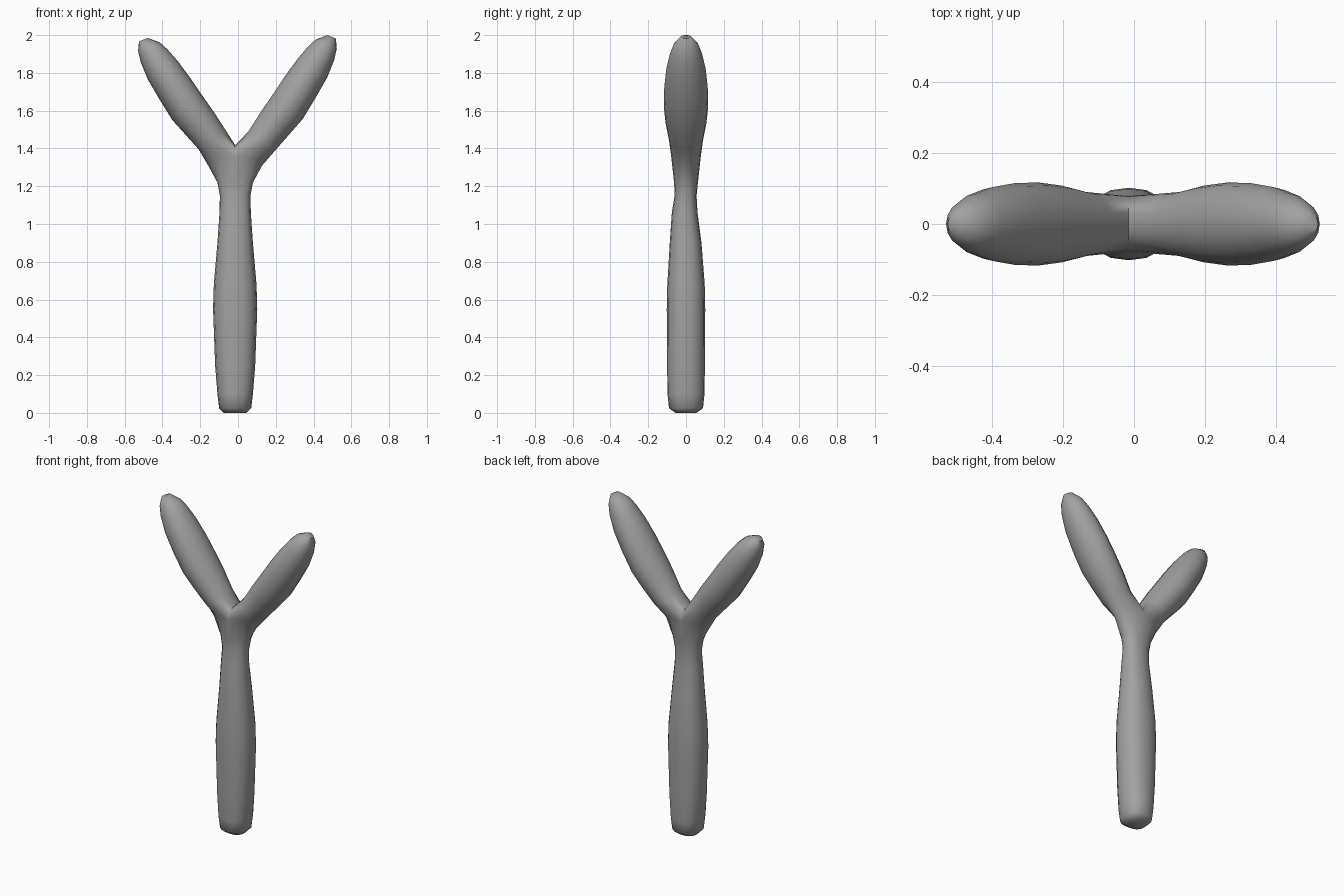
import bpy, bmesh, math
from mathutils import Vector

if "Cube" in bpy.data.objects:
    bpy.data.objects.remove(bpy.data.objects["Cube"])

N = 16
CX = -0.015   # handle axis
AX = -0.003   # mirror line of the two arms

grey = bpy.data.materials.new("plain_grey")
grey.use_nodes = True
colour = (0.36, 0.36, 0.36, 1)
grey.diffuse_color = colour
grey.node_tree.nodes["Principled BSDF"].inputs["Base Color"].default_value = colour

bm = bmesh.new()


def soft(v, power):
    """Superellipse coordinate from a sine or cosine."""
    return math.copysign(abs(v) ** (2 / power), v) if abs(v) > 1e-6 else 0.0


def angles():
    return [2 * math.pi * i / N for i in range(N)]


def bridge(a, b):
    for i in range(N):
        k = (i + 1) % N
        bm.faces.new((a[i], a[k], b[k], b[i]))


# Handle: z, half width, half depth, depth offset
handle = [(0, 0.06, 0.055, 0), (0.025, 0.085, 0.09, 0), (0.1, 0.094, 0.098, 0),
          (0.25, 0.106, 0.1, 0), (0.55, 0.117, 0.102, 0), (0.68, 0.113, 0.099, 0),
          (0.9, 0.094, 0.084, -0.002), (1.06, 0.083, 0.068, -0.007),
          (1.15, 0.081, 0.058, -0.002), (1.22, 0.094, 0.063, 0)]
rings = []
for z, hx, hy, yc in handle:
    rings.append([bm.verts.new((CX + hx * soft(math.cos(a), 2.3),
                                yc + hy * soft(math.sin(a), 2.3), z)) for a in angles()])

# Fork ring, raised at the front and back centre
fork = [bm.verts.new((CX + 0.143 * math.cos(a), 0.078 * math.sin(a),
                      1.31 + 0.045 * abs(math.sin(a)))) for a in angles()]
rings.append(fork)
for lower, upper in zip(rings, rings[1:]):
    bridge(lower, upper)
bm.faces.new(rings[0])

# Saddle between the arms, shared by both
saddle = {}
for i in range(N // 4 + 1, 3 * N // 4):
    a = 2 * math.pi * i / N
    saddle[i] = bm.verts.new((CX, 0.078 * math.sin(a), 1.355 - 0.062 * math.cos(a)))

# Arms: outer edge (x, z), inner edge (x, z), half depth
arm = [((0.205, 1.395), (0.058, 1.49), 0.09),
       ((0.275, 1.475), (0.125, 1.595), 0.108),
       ((0.345, 1.555), (0.19, 1.69), 0.117),
       ((0.415, 1.67), (0.25, 1.78), 0.115),
       ((0.475, 1.775), (0.315, 1.87), 0.104),
       ((0.513, 1.87), (0.37, 1.935), 0.085),
       ((0.526, 1.93), (0.412, 1.975), 0.065),
       ((0.521, 1.982), (0.475, 2.0), 0.028)]
for side in (1, -1):
    previous = []
    for i in range(N):
        j = i if side > 0 else (N // 2 - i) % N
        previous.append(saddle[i] if i in saddle else fork[j])
    for step, (outer, inner, hy) in enumerate(arm):
        drop = 0 if side > 0 else 0.015 * step / (len(arm) - 1)
        o = Vector((outer[0], 0, outer[1] - drop))
        n = Vector((inner[0], 0, inner[1] - drop))
        ring = []
        for a in angles():
            p = (o + n) / 2 + (o - n) / 2 * math.cos(a)
            ring.append(bm.verts.new((AX + side * p.x, hy * math.sin(a), p.z)))
        bridge(previous, ring)
        previous = ring
    bm.faces.new(previous)

bmesh.ops.recalc_face_normals(bm, faces=bm.faces)
mesh = bpy.data.meshes.new("forked_handle")
bm.to_mesh(mesh)
bm.free()
mesh.materials.append(grey)
frame = bpy.data.objects.new("forked_handle", mesh)
bpy.context.collection.objects.link(frame)

# Smooth shading with sharp end caps kept
bpy.ops.object.select_all(action="DESELECT")
frame.select_set(True)
bpy.context.view_layer.objects.active = frame
bpy.ops.object.shade_smooth_by_angle(angle=math.radians(60))
